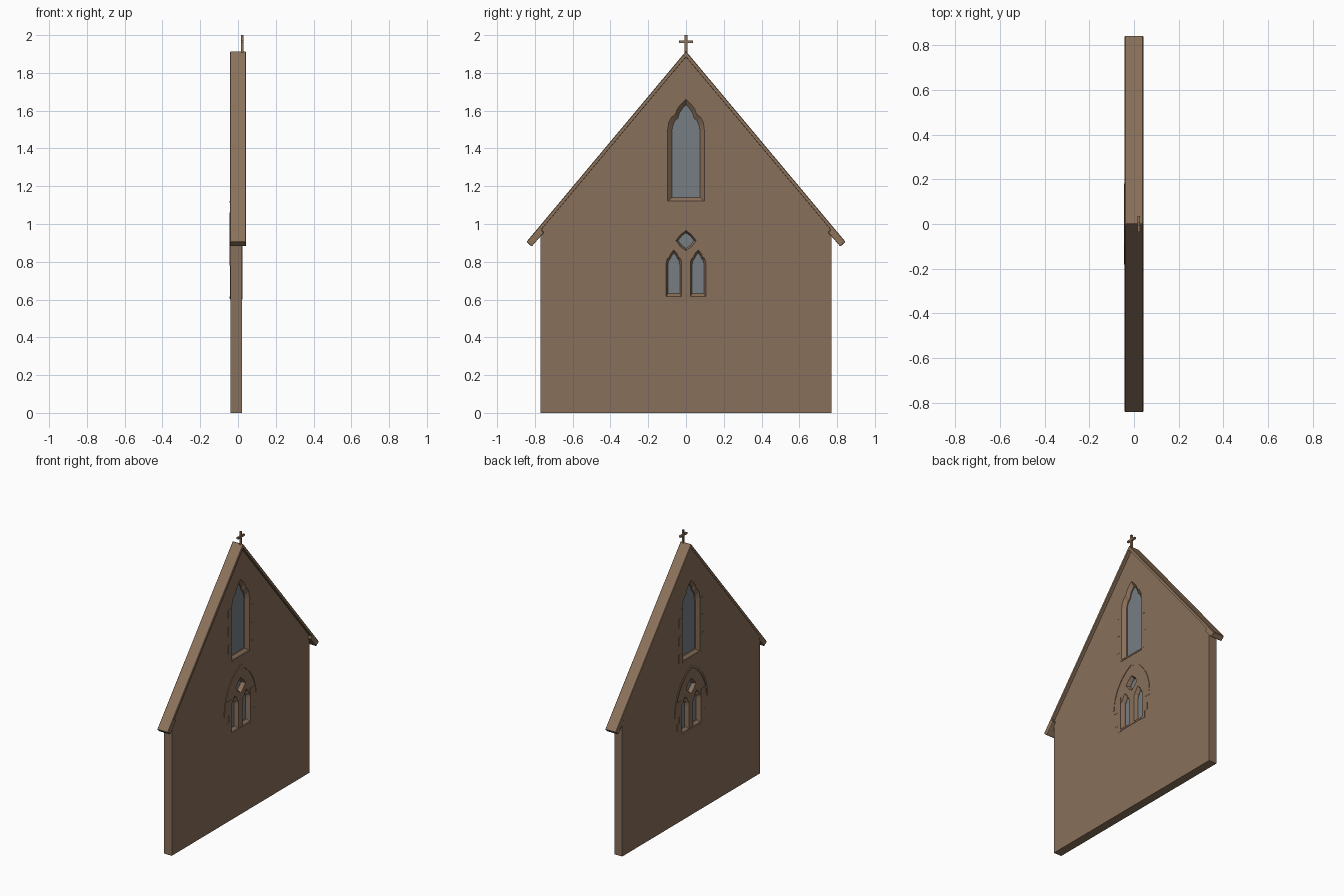
import bpy, bmesh, math
from mathutils import Matrix

if "Cube" in bpy.data.objects:
    bpy.data.objects.remove(bpy.data.objects["Cube"])


def material(name, rgb):
    m = bpy.data.materials.new(name)
    m.diffuse_color = (*rgb, 1)
    m.use_nodes = True
    m.node_tree.nodes["Principled BSDF"].inputs["Base Color"].default_value = m.diffuse_color
    return m


STONE = material("brown stone", (0.250, 0.160, 0.104))
COPING = material("coping stone", (0.268, 0.172, 0.105))
GLASS = material("grey glass", (0.185, 0.208, 0.225))
BACK, FRONT = -0.04, 0.021          # wall faces along x


def plate(name, loops, x0, x1, mat):
    """Flat (y, z) outline, further loops are holes, extruded from x0 to x1."""
    cu = bpy.data.curves.new(name, 'CURVE')
    cu.dimensions = '2D'
    cu.fill_mode = 'BOTH'
    cu.extrude = (x1 - x0) / 2
    for loop in loops:
        sp = cu.splines.new('POLY')
        sp.points.add(len(loop) - 1)
        for p, (y, z) in zip(sp.points, loop):
            p.co = (y, z, 0, 1)
        sp.use_cyclic_u = True
    tmp = bpy.data.objects.new(name + "_outline", cu)
    bpy.context.collection.objects.link(tmp)
    bpy.context.view_layer.update()
    me = bpy.data.meshes.new_from_object(
        tmp.evaluated_get(bpy.context.evaluated_depsgraph_get()))
    bpy.data.objects.remove(tmp)
    me.transform(Matrix(((0, 0, 1, (x0 + x1) / 2), (1, 0, 0, 0), (0, 1, 0, 0), (0, 0, 0, 1))))
    bm = bmesh.new()
    bm.from_mesh(me)
    bmesh.ops.remove_doubles(bm, verts=bm.verts, dist=1e-5)
    bmesh.ops.recalc_face_normals(bm, faces=bm.faces)
    bm.to_mesh(me)
    bm.free()
    me.materials.clear()
    me.materials.append(mat)
    for p in me.polygons:
        p.use_smooth = False
    ob = bpy.data.objects.new(name, me)
    bpy.context.collection.objects.link(ob)
    return ob


def rect(y0, y1, z0, z1):
    return [(y0, z0), (y1, z0), (y1, z1), (y0, z1)]


def mirrored(half):
    """Close a right-hand half outline that ends on the centre line."""
    return half + [(-y, z) for y, z in reversed(half) if abs(y) > 1e-6]


def shouldered(yc, h, z0, spring, apex):
    """Window outline with a shouldered, pointed head."""
    head = [(1, 0), (.95, .22), (.8, .4), (.56, .52), (.48, .68), (.25, .86), (0, 1)]
    half = [(h, z0)] + [(h * u, spring + (apex - spring) * v) for u, v in head]
    return [(yc + y, z) for y, z in mirrored(half)]


def diamond(r):
    """Small light with slightly bulging sides."""
    return [(r * k * math.cos(a), 0.912 + r * k * math.sin(a))
            for a, k in ((i * math.pi / 4, 0.8 if i % 2 else 1) for i in range(8))]


def pointed(h, spring, apex):
    """Right half of a two-centred arch."""
    H = apex - spring
    R = (h * h + H * H) / (2 * h)
    end = math.asin(H / R)
    return [(h - R + R * math.cos(end * i / 12), spring + R * math.sin(end * i / 12))
            for i in range(12)] + [(0, apex)]


def reveal(name, outer, inner):
    """Splayed frame from both wall faces to the narrower glass opening."""
    bm = bmesh.new()
    rings = [[bm.verts.new((x, y, z)) for y, z in loop]
             for x, loop in ((FRONT, outer), (0.0, inner), (-0.02, inner), (BACK, outer))]
    n = len(outer)
    for a, b in zip(rings, rings[1:]):
        for i in range(n):
            bm.faces.new((a[i], a[(i + 1) % n], b[(i + 1) % n], b[i]))
    me = bpy.data.meshes.new(name)
    bm.to_mesh(me)
    bm.free()
    me.materials.append(STONE)
    ob = bpy.data.objects.new(name, me)
    bpy.context.collection.objects.link(ob)


# Window openings: name, wall opening, glass outline
openings = [
    ("upper_window", shouldered(0, .097, 1.12, 1.50, 1.66), shouldered(0, .075, 1.14, 1.485, 1.632)),
    ("left_lancet", shouldered(-.064, .041, .615, .79, .862), shouldered(-.064, .031, .632, .785, .846)),
    ("right_lancet", shouldered(.064, .041, .615, .79, .862), shouldered(.064, .031, .632, .785, .846)),
    ("diamond_light", diamond(.054), diamond(.042)),
]

# Gable wall with pierced openings
wall = mirrored([(.77, 0), (.77, .972), (0, 1.888)])
plate("gable_wall", [wall] + [o[1] for o in openings], BACK, FRONT, STONE)

# Frames and glass
for name, outer, inner in openings:
    reveal(name + "_frame", outer, inner)
    plate(name + "_glass", [inner], -0.013, -0.007, GLASS)

# Roof coping with thicker kneelers at the eaves
right = [(0, 1.915), (.845, .905), (.817, .881), (.752, .955), (.765, .972), (0, 1.885)]
coping = right + [(-y, z) for y, z in reversed(right[1:-1])]
roof = plate("roof_coping", [coping], -0.042, 0.042, COPING)
bev = roof.modifiers.new("soft_edges", 'BEVEL')
bev.width = 0.003
bev.segments = 1

# Hood mould over the paired lancets
outer, inner = pointed(.182, .78, 1.062), pointed(.168, .78, 1.043)
hood = outer + [(-y, z) for y, z in reversed(outer[:-1])] \
    + [(-y, z) for y, z in inner[:-1]] + list(reversed(inner))
plate("hood_mould", [hood], -0.045, 0.025, STONE)

# Sills
plate("upper_sill", [rect(-.097, .097, 1.113, 1.123)], -0.044, 0.024, STONE)
plate("lower_sill", [rect(-.107, .107, .605, .617)], -0.044, 0.024, STONE)

# Alternating quoin stones beside the windows, barely proud of the wall
for s, side in ((-1, "left"), (1, "right")):
    for i in range(6):
        w = .14 if (i + (s > 0)) % 2 else .115
        y = sorted((s * .097, s * w))
        plate(f"upper_quoin_{side}_{i}", [rect(*y, 1.12 + i * .063, 1.183 + i * .063)],
              -0.0425, 0.0225, STONE)
    for i, w in enumerate((.132, .158, .135, .185, .165)):
        y = sorted((s * .106, s * w))
        plate(f"lower_quoin_{side}_{i}", [rect(*y, .60 + i * .05, .65 + i * .05)],
              -0.0425, 0.0225, STONE)

# Finial cross
t = .007
cross = mirrored([(t, 1.895), (t, 1.958), (.036, 1.958), (.036, 1.971), (t, 1.971), (t, 2.0)])
plate("finial_cross", [cross], 0.015, 0.028, COPING)
